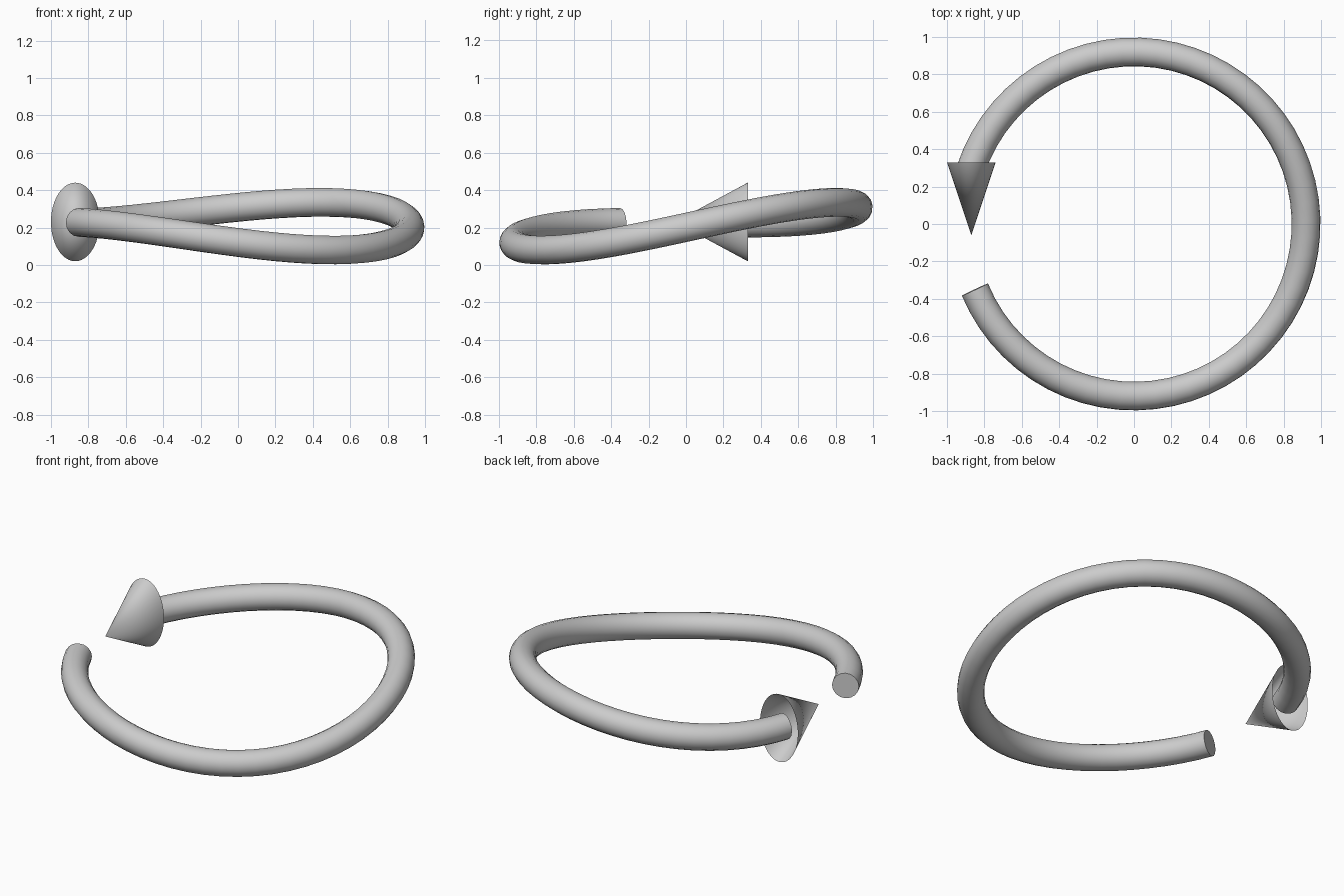
import bpy, bmesh
from math import sin, cos, radians
from mathutils import Matrix, Vector

if "Cube" in bpy.data.objects:
    bpy.data.objects.remove(bpy.data.objects["Cube"])

RING_R, TUBE_R = 0.92, 0.077


def ring_point(deg):
    t = radians(deg)
    z = 0.214 - 0.013 * cos(t) + 0.094 * sin(t) + 0.053 * sin(2 * t)
    return (RING_R * cos(t), RING_R * sin(t), z)


# Arrow shaft: round tube swept along a wavy open ring
start, end, steps = -157.6, 162.0, 56
curve = bpy.data.curves.new("arrow_shaft", "CURVE")
curve.dimensions = "3D"
curve.bevel_depth = TUBE_R
curve.bevel_resolution = 6
curve.use_fill_caps = True
spline = curve.splines.new("POLY")
spline.points.add(steps)
for i, p in enumerate(spline.points):
    p.co = (*ring_point(start + (end - start) * i / steps), 1)
shaft = bpy.data.objects.new("arrow_shaft", curve)
bpy.context.collection.objects.link(shaft)
bpy.context.view_layer.objects.active = shaft
shaft.select_set(True)
bpy.ops.object.convert(target="MESH")
bpy.ops.object.shade_smooth_by_angle(angle=radians(40))
bpy.ops.object.select_all(action="DESELECT")

# Arrow head: hollow cone, open at the base, narrow in x and tall in z
bm = bmesh.new()
bmesh.ops.create_cone(bm, cap_ends=False, segments=48, radius1=1, radius2=0, depth=1)
bmesh.ops.remove_doubles(bm, verts=bm.verts, dist=1e-5)
bm.transform(Matrix.Translation((-0.87, 0.135, 0.23))
             @ Matrix.Rotation(radians(90), 4, "X")
             @ Matrix.Diagonal(Vector((0.13, 0.21, 0.39, 1))))
mesh = bpy.data.meshes.new("arrow_head")
bm.to_mesh(mesh)
bm.free()
head = bpy.data.objects.new("arrow_head", mesh)
bpy.context.collection.objects.link(head)
bpy.context.view_layer.objects.active = head
head.select_set(True)
bpy.ops.object.shade_smooth_by_angle(angle=radians(40))
